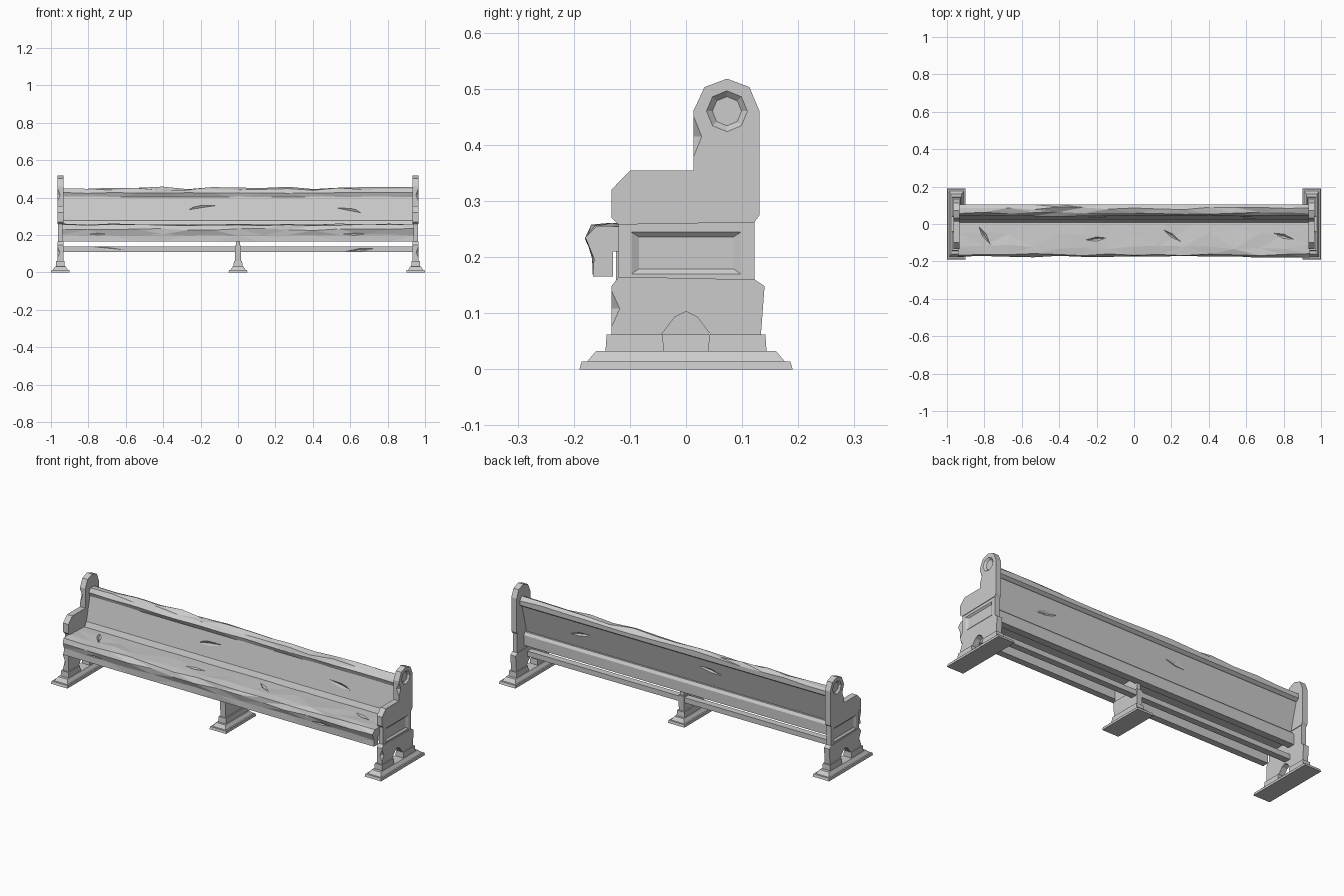
import bpy, bmesh, random
from math import cos, sin, pi
from mathutils import Vector, Euler

if "Cube" in bpy.data.objects:
    bpy.data.objects.remove(bpy.data.objects["Cube"])

random.seed(4)


def finish(bm, name):
    """Triangulate large faces, fix normals and make an object."""
    bmesh.ops.recalc_face_normals(bm, faces=bm.faces)
    bm.normal_update()
    big = [f for f in bm.faces if len(f.verts) > 4]
    if big:
        bmesh.ops.triangulate(bm, faces=big)
    bmesh.ops.recalc_face_normals(bm, faces=bm.faces)
    me = bpy.data.meshes.new(name)
    bm.to_mesh(me)
    bm.free()
    ob = bpy.data.objects.new(name, me)
    bpy.context.collection.objects.link(ob)
    return ob


def skin(name, rings, facet=False):
    """Join equally long point loops into a closed solid."""
    bm = bmesh.new()
    rings = [[bm.verts.new(p) for p in ring] for ring in rings]
    n = len(rings[0])
    sides = []
    for a, b in zip(rings, rings[1:]):
        for i in range(n):
            j = (i + 1) % n
            sides.append(bm.faces.new((a[i], a[j], b[j], b[i])))
    bm.faces.new(rings[0])
    bm.faces.new(rings[-1])
    if facet:
        bm.normal_update()
        bmesh.ops.triangulate(bm, faces=sides)
    return finish(bm, name)


def loft(name, profile, xs, jitter=None):
    """Sweep a (y, z) profile along x; jitter maps point index to (dy, dz)."""
    jitter = jitter or {}
    rings = []
    for x in xs:
        ring = []
        for i, (y, z) in enumerate(profile):
            dy, dz = jitter.get(i, (0, 0))
            ring.append((x, y + random.uniform(-dy, dy), z + random.uniform(-dz, dz)))
        rings.append(ring)
    return skin(name, rings, bool(jitter))


def step(name, cx, cy, z0, z1, bottom, top):
    """Tapered block; bottom and top are (half x, half y)."""
    signs = ((-1, -1), (1, -1), (1, 1), (-1, 1))
    return skin(name, [[(cx + sx * h[0], cy + sy * h[1], z) for sx, sy in signs]
                       for z, h in ((z0, bottom), (z1, top))])


def cut(ob, cutter):
    m = ob.modifiers.new("cut", 'BOOLEAN')
    m.operation = 'DIFFERENCE'
    m.solver = 'EXACT'
    m.object = cutter
    bpy.context.view_layer.objects.active = ob
    bpy.ops.object.modifier_apply(modifier=m.name)
    bpy.data.objects.remove(cutter)


def nick(ob, loc, size, rot=(0, 0, 0)):
    """Carve a chip with a stretched octahedron."""
    bm = bmesh.new()
    v = [bm.verts.new(p) for p in ((1, 0, 0), (0, 1, 0), (-1, 0, 0), (0, -1, 0),
                                   (0, 0, 1), (0, 0, -1))]
    for i in range(4):
        for t in (4, 5):
            bm.faces.new((v[i], v[(i + 1) % 4], v[t]))
    r = Euler(rot).to_matrix()
    for p in bm.verts:
        p.co = r @ Vector([c * s for c, s in zip(p.co, size)]) + Vector(loc)
    cut(ob, finish(bm, "chip_cutter"))


def rect(x, y0, y1, z0, z1):
    return [(x, y0, z0), (x, y1, z0), (x, y1, z1), (x, y0, z1)]


def octagon(x, r):
    return [(x, .073 + r * cos(i * pi / 4), .46 + r * sin(i * pi / 4)) for i in range(8)]


upper = [(-.12, .258), (-.133, .27), (-.133, .32), (-.1, .354), (.013, .354),
         (.013, .46), (.033, .503), (.073, .518), (.113, .503), (.131, .46),
         (.131, .275), (.122, .262)]
waist = [(-.12, .155), (.122, .155), (.122, .268), (-.12, .268)]
lower = [(-.133, .055), (-.133, .148), (-.12, .165), (.122, .16), (.14, .148),
         (.133, .055), (.043, .055), (.043, .063), (.02, .093), (0, .103),
         (-.02, .093), (-.043, .063), (-.043, .055)]

# End panels with stepped feet
for s, side in ((-1, "left"), (1, "right")):
    c = s * .95
    span = lambda h: (c - h, c + h)
    step(side + "_foot_plate", c, 0, 0, .014, (.05, .19), (.048, .186))
    step(side + "_foot_slope", c, 0, .014, .033, (.04, .176), (.028, .16))
    for t in (-1, 1):
        step(side + "_foot_block", c, t * .0915, .033, .062, (.024, .052), (.022, .05))
    low = loft(side + "_lower_panel", lower, span(.016))
    nick(low, (c + s * .016, -.134, .108), (.014, .016, .035))
    mid = loft(side + "_waist_panel", waist, span(.013))
    top = loft(side + "_upper_panel", upper, span(.016))
    nick(top, (c + s * .016, .012, .415), (.016, .016, .04))

    # Recessed rectangle and round socket on the outer face
    cut(mid, skin("recess_cutter", [rect(c + s * .0145, -.1, .1, .168, .246),
                                    rect(c + s * .005, -.084, .085, .179, .236)]))
    cut(top, skin("socket_cutter", [octagon(c + s * .0175, .038),
                                    octagon(c + s * .006, .026)]))

# Middle support
my = -.045
step("middle_foot_plate", 0, my, 0, .014, (.05, .13), (.048, .127))
step("middle_foot_slope", 0, my, .014, .033, (.04, .118), (.028, .105))
step("middle_foot_block", 0, my, .033, .062, (.024, .093), (.022, .09))
step("middle_post", 0, my, .06, .145, (.015, .085), (.017, .087))
step("middle_post_top", 0, my, .145, .222, (.012, .08), (.012, .08))

# Stretcher beam
by = .02
xs = [-.94 + 1.88 * i / 14 for i in range(15)]
beam = loft("stretcher", [(by - .018, .11), (by + .018, .11), (by + .018, .138),
                          (by - .018, .138)], (-.94, .94))
nick(beam, (-.7, by - .02, .13), (.12, .008, .012), (0, .1, 0))
nick(beam, (.65, by - .02, .12), (.1, .008, .01), (0, -.1, 0))

# Worn seat with rounded nose
seat = loft("seat", [(-.166, .165), (-.166, .2), (-.176, .23), (-.164, .254),
                     (-.12, .258), (-.04, .253), (.045, .25), (.045, .218),
                     (-.13, .21), (-.13, .165)], xs,
            {1: (.002, .004), 2: (.006, .006), 3: (.006, .004), 4: (.015, .004),
             5: (.02, .003)})
for x, y, a in ((-.8, -.06, -1), (-.2, -.08, .1), (.2, -.06, -.6), (.8, -.065, -.3)):
    nick(seat, (x, y, .258), (.07, .014, .016), (0, 0, a))
for x in (-.75, .62):
    nick(seat, (x, -.174, .205), (.14, .012, .018))

# Beam behind the seat
loft("seat_back_beam", [(.025, .18), (.065, .18), (.065, .235), (.055, .25),
                        (.025, .25)], (-.94, .94))

# Tilted backrest with gashes, lower moulding and worn top rail
back = loft("backrest", [(.015, .245), (.042, .24), (.088, .415), (.055, .415)],
            (-.94, .94))
for x, z, a in ((-.2, .345, -.15), (.6, .33, .2)):
    for y in (.036 + (z - .33) * .235, .066 + (z - .33) * .26):
        nick(back, (x, y, z), (.1, .009, .016), (0, a, 0))
loft("lower_back_moulding", [(.008, .25), (.03, .25), (.03, .282), (.02, .276)],
     (-.94, .94))
loft("top_rail", [(.056, .395), (.09, .405), (.104, .415), (.104, .442), (.085, .452),
                  (.058, .446), (.044, .425)], xs,
     {3: (.0, .006), 4: (.008, .008), 5: (.006, .007), 6: (.003, .003)})
